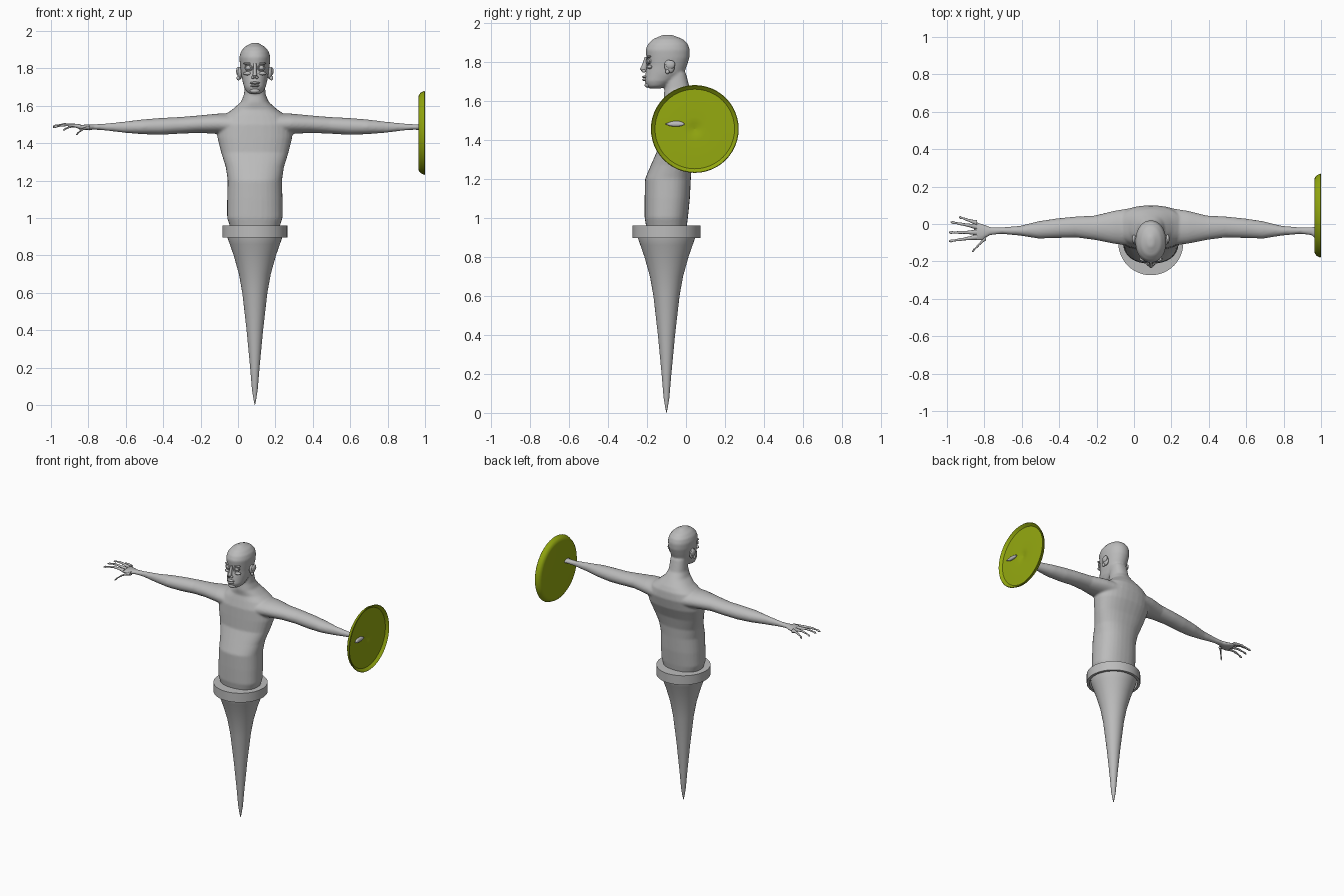
import bpy, bmesh, math
from mathutils import Matrix, Vector

if "Cube" in bpy.data.objects:
    bpy.data.objects.remove(bpy.data.objects["Cube"])


def material(name, rgb):
    m = bpy.data.materials.new(name)
    m.use_nodes = True
    colour = (*rgb, 1)
    m.diffuse_color = colour
    m.node_tree.nodes["Principled BSDF"].inputs["Base Color"].default_value = colour
    return m


GREY = material("stone grey", (0.5, 0.5, 0.5))
GREEN = material("olive green", (0.3, 0.4, 0.005))
MID = 0.09       # centre line of the figure
AXIS_Y = -0.1    # centre of tail and collar


def loft(bm, rings, axis="z", sides=32, power=2.0):
    """Join oval rings (centre, radius a, radius b) into a closed skin."""
    loops = []
    for centre, ra, rb in rings:
        loop = []
        for i in range(sides):
            t = math.tau * i / sides
            c, s = math.cos(t), math.sin(t)
            a = ra * math.copysign(abs(c) ** (2 / power), c)
            b = rb * math.copysign(abs(s) ** (2 / power), s)
            offset = Vector((a, b, 0)) if axis == "z" else Vector((0, a, b))
            loop.append(bm.verts.new(Vector(centre) + offset))
        loops.append(loop)
    faces = [bm.faces.new(loops[0]), bm.faces.new(loops[-1])]
    for low, high in zip(loops, loops[1:]):
        for i in range(sides):
            j = (i + 1) % sides
            faces.append(bm.faces.new((low[i], low[j], high[j], high[i])))
    bmesh.ops.recalc_face_normals(bm, faces=faces)


def ball(bm, centre, size, tilt=0):
    place = Matrix.Translation(centre) @ Matrix.Rotation(tilt, 4, "X") @ Matrix.Diagonal((*size, 1))
    bmesh.ops.create_uvsphere(bm, u_segments=20, v_segments=12, radius=1, matrix=place)


def finish(name, bm, mat, angle=40):
    bmesh.ops.remove_doubles(bm, verts=bm.verts, dist=0.00005)
    mesh = bpy.data.meshes.new(name)
    bm.to_mesh(mesh)
    bm.free()
    mesh.materials.append(mat)
    mesh.shade_smooth()
    mesh.set_sharp_from_angle(angle=math.radians(angle))
    obj = bpy.data.objects.new(name, mesh)
    bpy.context.collection.objects.link(obj)
    return obj


def upright(rows):
    """Rows of height, front, back and half width."""
    return [((MID, (f + b) / 2, z), w, (b - f) / 2) for z, f, b, w in rows]


# Torso and neck
body = bmesh.new()
loft(body, upright([
    (0.93, -.200, .000, .125), (1.00, -.212, .010, .148), (1.10, -.212, .020, .148),
    (1.20, -.210, .025, .145), (1.27, -.180, .030, .155), (1.35, -.145, .050, .180),
    (1.43, -.140, .085, .200), (1.50, -.135, .100, .200), (1.55, -.120, .095, .165),
    (1.58, -.110, .080, .120), (1.62, -.115, .050, .075), (1.66, -.110, .020, .058),
    (1.74, -.100, .000, .052)]), power=2.3)

# Head
loft(body, upright([
    (1.662, -.190, -.130, .022), (1.675, -.202, -.100, .045), (1.70, -.213, -.060, .058),
    (1.74, -.208, -.010, .068), (1.78, -.200, .005, .074), (1.82, -.203, .018, .080),
    (1.86, -.208, .020, .083), (1.89, -.195, .010, .075), (1.915, -.170, -.015, .055),
    (1.937, -.120, -.070, .015)]), power=2.1)

# Arms: distance from centre line, then y and z extents
ARM = [(.08, -.120, .090, 1.435, 1.560), (.20, -.105, .070, 1.450, 1.558),
       (.30, -.085, .045, 1.455, 1.548), (.40, -.072, .040, 1.451, 1.540),
       (.50, -.075, .030, 1.445, 1.535), (.60, -.078, .015, 1.448, 1.527),
       (.70, -.062, -.010, 1.456, 1.515), (.80, -.053, -.018, 1.468, 1.505),
       (.86, -.060, -.016, 1.472, 1.501)]
PALM = [(.90, -.088, .002, 1.470, 1.500), (.945, -.090, .015, 1.474, 1.496)]
FIST = [(.89, -.090, -.010, 1.467, 1.498), (.908, -.115, .000, 1.467, 1.490)]
for side, end in ((-1, PALM), (1, FIST)):
    loft(body, [((MID + side * d, (f + b) / 2, (lo + hi) / 2), (b - f) / 2, (hi - lo) / 2)
                for d, f, b, lo, hi in ARM + end], axis="x")

body = finish("body", body, GREY)
remesh = body.modifiers.new("blend", "REMESH")
remesh.mode = "VOXEL"
remesh.voxel_size = 0.007
remesh.use_smooth_shade = True
soften = body.modifiers.new("soften", "SMOOTH")
soften.factor = 0.5
soften.iterations = 5

# Open hand: fingers run from knuckle to tip with a swollen joint and fingertip
hand = bmesh.new()
FINGERS = [((-.84, .005, 1.487), (-.935, .037, 1.470)),
           ((-.84, -.015, 1.487), (-.98, .010, 1.488)),
           ((-.84, -.045, 1.487), (-.99, -.045, 1.490)),
           ((-.84, -.070, 1.487), (-.99, -.092, 1.484)),
           ((-.79, -.070, 1.482), (-.865, -.148, 1.445))]
SHAPE = ((0, .016), (.25, .010), (.5, .007), (.6, .008), (.8, .005), (.92, .008), (1, .003))
for root, tip in FINGERS:
    root, tip = Vector(root), Vector(tip)
    rings = []
    for t, r in SHAPE:
        arch = Vector((0, 0, .012 * math.sin(math.pi * t)))
        rings.append((root.lerp(tip, t) + arch, r, r * .85))
    loft(hand, rings, axis="x", sides=12)
finish("fingers", hand, GREY)

# Eyes, lids, brows, cheeks and ears, repeated on both sides
face = bmesh.new()
for side in (-1, 1):
    x = MID + side * .034
    ball(face, (x, -.184, 1.803), (.017, .017, .015))
    ball(face, (x, -.189, 1.826), (.026, .012, .007))
    ball(face, (x + side * .004, -.186, 1.773), (.024, .014, .010))
    ball(face, (MID + side * .080, -.085, 1.775), (.014, .026, .034), .25)
    ball(face, (MID + side * .090, -.080, 1.785), (.010, .024, .022), .25)
    ball(face, (MID + side * .088, -.095, 1.748), (.010, .010, .012))
    ball(face, (MID + side * .010, -.216, 1.752), (.009, .011, .008))
# Nose, lips and chin
loft(face, [((MID, -.203, 1.825), .008, .008), ((MID, -.212, 1.785), .009, .012),
            ((MID, -.218, 1.762), .012, .018), ((MID, -.214, 1.748), .007, .012)], sides=16)
ball(face, (MID, -.211, 1.722), (.027, .014, .007))
ball(face, (MID, -.211, 1.707), (.024, .014, .007))
ball(face, (MID, -.196, 1.680), (.026, .016, .014))
finish("face_features", face, GREY)

for side in (-1, 1):
    bpy.ops.mesh.primitive_torus_add(
        major_segments=24, minor_segments=8, major_radius=.019, minor_radius=.004,
        location=(MID + side * .034, -.195, 1.803), rotation=(math.pi / 2, 0, side * .3))
    lid = bpy.context.object
    lid.name = "left_eyelid" if side > 0 else "right_eyelid"
    lid.scale.y = .8
    lid.data.materials.append(GREY)
    lid.data.shade_smooth()


def turned(name, profile, axis, mat, angle):
    """Revolve (position, radius) pairs about an upright or sideways axis."""
    bm = bmesh.new()
    rings = [((MID, AXIS_Y, p) if axis == "z" else (p, .045, 1.455), r, r) for p, r in profile]
    loft(bm, rings, axis, sides=48)
    return finish(name, bm, mat, angle)


# Tapering tail below the waist
turned("tail", [(0, .001), (.03, .007), (.08, .015), (.2, .025), (.4, .044), (.6, .067),
                (.7, .085), (.8, .113), (.86, .134), (.9, .148), (.945, .150)], "z", GREY, 40)

# Waist collar, open underneath
turned("waist_collar", [(.94, .001), (.94, .157), (.895, .157), (.895, .174),
                        (.96, .174), (.96, .001)], "z", GREY, 30)

# Shallow round shield with raised rim and centre dimple
turned("shield", [(.964, .001), (.964, .190), (.967, .203), (.976, .215), (.996, .225),
                  (.999, .222), (.982, .204), (.983, .15), (.984, .06), (.982, .03),
                  (.974, .001)], "x", GREEN, 35)
